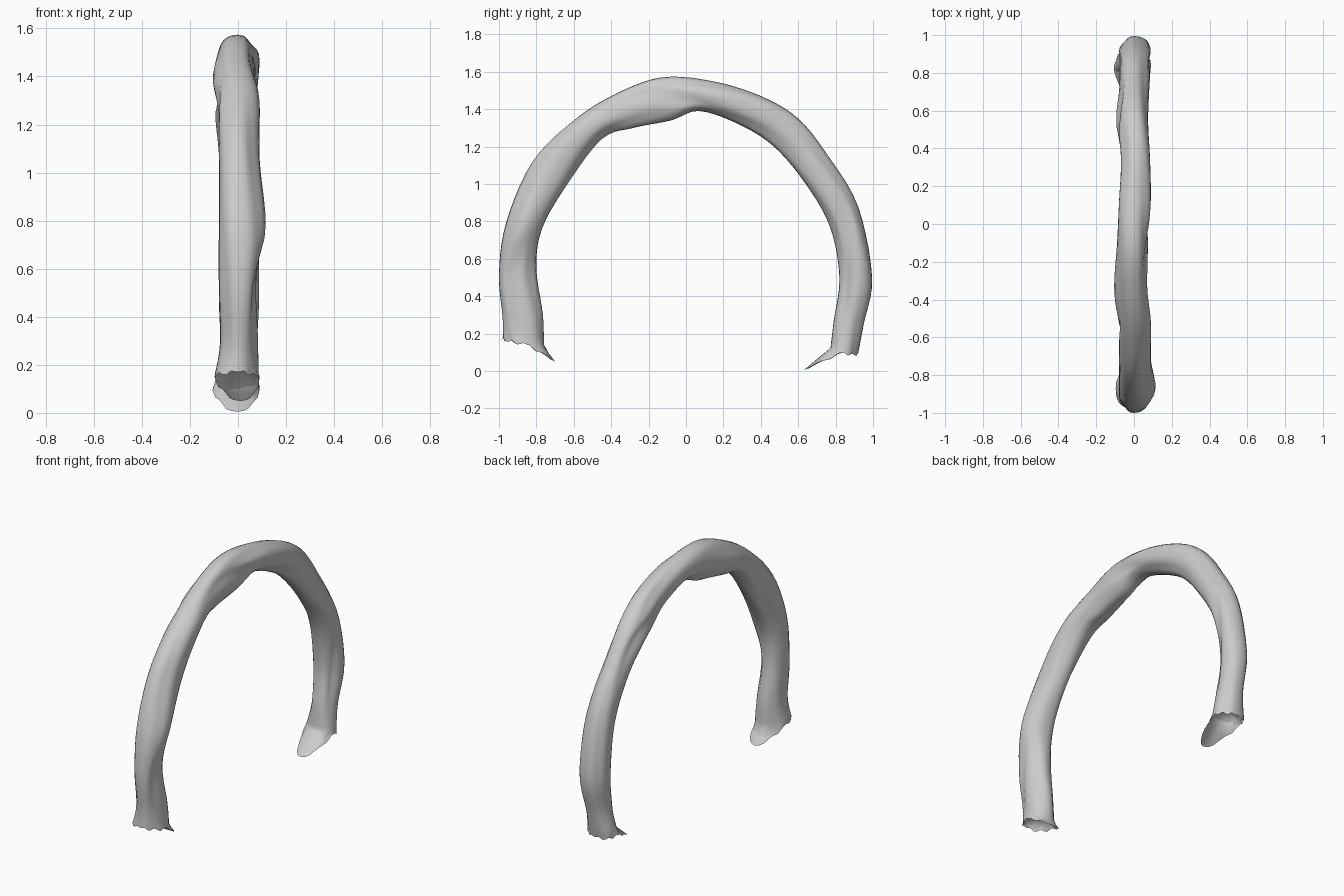
import bpy, bmesh, math
from mathutils import Vector

if "Cube" in bpy.data.objects:
    bpy.data.objects.remove(bpy.data.objects["Cube"])

# Stations along the arch: outer y, z, inner y, z, left x, right x
STATIONS = [
    (-0.98, 0.17, -0.76, 0.12, -0.10, 0.09),
    (-0.98, 0.28, -0.765, 0.30, -0.075, 0.085),
    (-1.00, 0.52, -0.80, 0.55, -0.08, 0.08),
    (-0.96, 0.80, -0.77, 0.76, -0.08, 0.115),
    (-0.82, 1.12, -0.64, 0.99, -0.08, 0.09),
    (-0.60, 1.34, -0.45, 1.24, -0.09, 0.09),
    (-0.38, 1.48, -0.28, 1.30, -0.105, 0.07),
    (-0.13, 1.57, -0.08, 1.34, -0.09, 0.08),
    (0.14, 1.55, 0.07, 1.39, -0.08, 0.09),
    (0.40, 1.47, 0.28, 1.32, -0.07, 0.085),
    (0.60, 1.35, 0.47, 1.20, -0.10, 0.075),
    (0.76, 1.15, 0.64, 1.00, -0.08, 0.08),
    (0.92, 0.88, 0.77, 0.77, -0.075, 0.09),
    (0.995, 0.50, 0.82, 0.50, -0.08, 0.09),
    (0.95, 0.25, 0.79, 0.27, -0.075, 0.08),
    (0.92, 0.09, 0.77, 0.10, -0.11, 0.09),
]
SIDES, STEPS = 28, 5


def catmull(a, b, c, d, t):
    return 0.5 * (2 * b + (c - a) * t + (2 * a - 5 * b + 4 * c - d) * t * t
                  + (3 * b - a - 3 * c + d) * t ** 3)


def sample(u):
    i = min(int(u), len(STATIONS) - 2)
    quad = [STATIONS[max(0, min(len(STATIONS) - 1, i + k))] for k in (-1, 0, 1, 2)]
    return [catmull(*vals, u - i) for vals in zip(*quad)]


def ring(u):
    """Softly boxy, slightly lumpy cross-section at station u."""
    oy, oz, iy, iz, xl, xr = sample(u)
    pts = []
    for k in range(SIDES):
        a = 2 * math.pi * k / SIDES
        c, s = math.cos(a), math.sin(a)
        w = 1 - 0.07 * (1 - math.cos(4 * a)) * (0.5 + 0.5 * math.sin(1.7 * u + 2 * a))
        cc = math.copysign(abs(c) ** 0.85, c) * w
        ss = math.copysign(abs(s) ** 0.85, s) * w
        x = (xr if s > 0 else -xl) * ss
        # shallow wandering groove along the flanks
        x *= 1 - 0.22 * math.exp(-((c - 0.5 * math.sin(1.3 * u)) / 0.3) ** 2) \
            * max(0, math.sin(1.1 * u + (0 if s > 0 else 3)))
        pts.append(Vector((x, (oy + iy) / 2 + (oy - iy) / 2 * cc,
                           (oz + iz) / 2 + (oz - iz) / 2 * cc)))
    return pts


def lip(pts, tip, amount):
    """Pull the inner edge of an end ring out into a torn flap."""
    out = []
    base = pts[SIDES // 2]
    for k, p in enumerate(pts):
        c = -math.cos(2 * math.pi * k / SIDES)
        w = max(0, c) ** 1.6 * amount
        q = p + (Vector(tip) - base) * w
        q.z += 0.012 * math.sin(k * 1.9) * amount * (1 - w)
        out.append(q)
    return out


def recess(pts, lift, scale):
    """Inner ring of the hollow end."""
    mid = sum(pts, Vector()) / SIDES
    return [mid + (p - mid) * scale + Vector((0, 0, lift)) for p in pts]


n = (len(STATIONS) - 1) * STEPS
rings = [ring(j / STEPS) for j in range(n + 1)]
first, last = rings[0], rings[-1]
tip_a, tip_b = (0.01, -0.70, 0.05), (0.0, 0.63, 0.005)

# Tube with flapped, hollow ends
rings = ([recess(first, 0.06, 0.3), recess(first, 0.035, 0.8)]
         + [lip(first, tip_a, 1), lip(first, tip_a, 0.5)] + rings[1:-1]
         + [lip(last, tip_b, 0.45), lip(last, tip_b, 1)]
         + [recess(last, 0.035, 0.8), recess(last, 0.06, 0.3)])

bm = bmesh.new()
loops = [[bm.verts.new(p) for p in r] for r in rings]
for a, b in zip(loops, loops[1:]):
    for k in range(SIDES):
        m = (k + 1) % SIDES
        bm.faces.new((a[k], a[m], b[m], b[k]))
bm.faces.new(loops[0])
bm.faces.new(loops[-1])
bmesh.ops.recalc_face_normals(bm, faces=bm.faces)
mesh = bpy.data.meshes.new("curved_arch")
bm.to_mesh(mesh)
bm.free()
arch = bpy.data.objects.new("curved_arch", mesh)
bpy.context.collection.objects.link(arch)
bpy.context.view_layer.objects.active = arch
arch.select_set(True)
bpy.ops.object.shade_smooth_by_angle(angle=math.radians(50))
